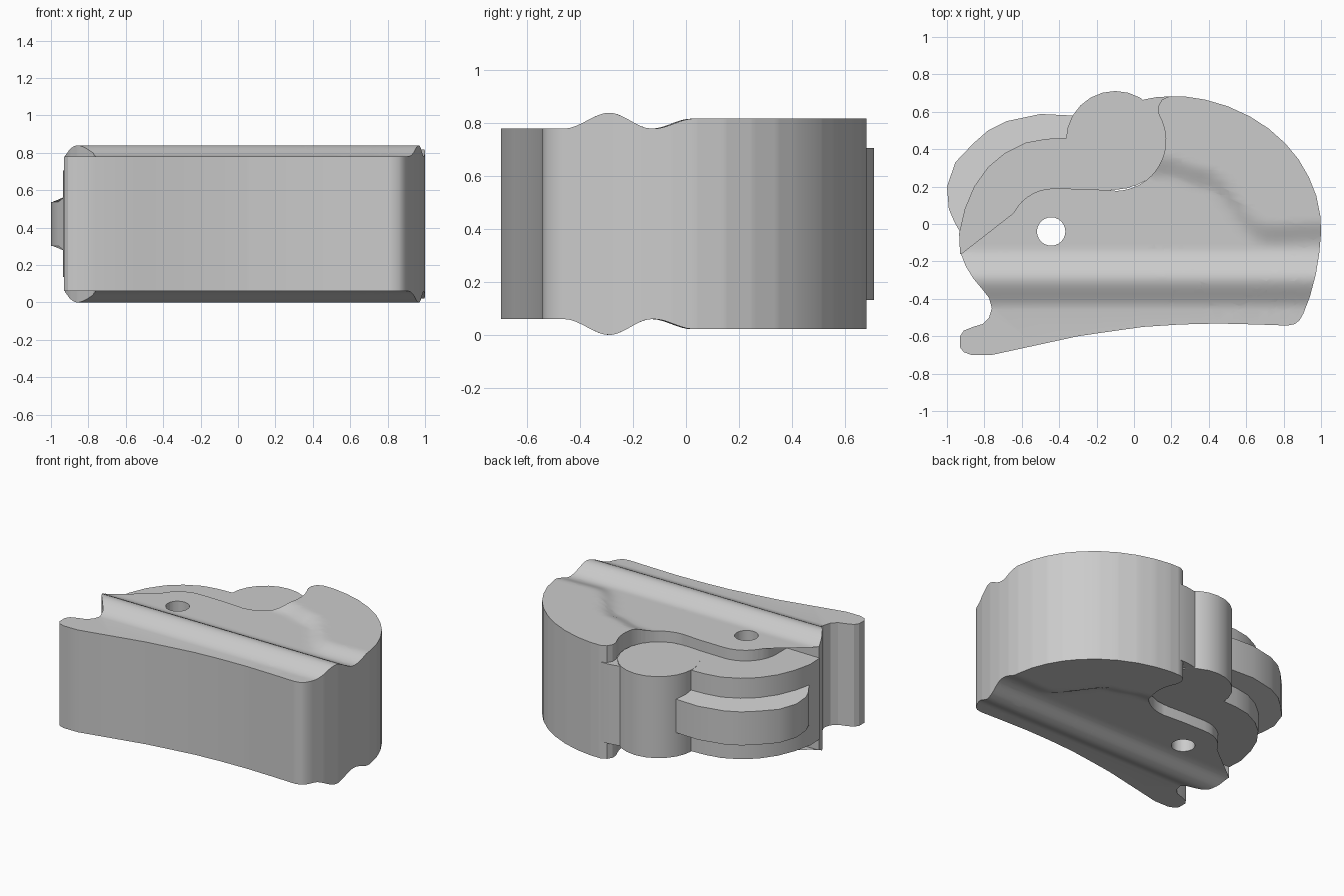
import bpy, bmesh
from math import sin, cos, pi, radians

if "Cube" in bpy.data.objects:
    bpy.data.objects.remove(bpy.data.objects["Cube"])

MID = 0.42                      # mirror height: top and bottom match
PIN, PIN_R = (-0.10, 0.447), 0.264

grey = bpy.data.materials.new("plain grey")
grey.use_nodes = True
COLOUR = (0.6, 0.6, 0.6, 1)
grey.diffuse_color = COLOUR
grey.node_tree.nodes["Principled BSDF"].inputs["Base Color"].default_value = COLOUR


def arc(centre, r, a0, a1, n):
    """Points on a circle from a0 to a1 degrees."""
    return [(centre[0] + r * cos(radians(a0 + (a1 - a0) * i / n)),
             centre[1] + r * sin(radians(a0 + (a1 - a0) * i / n))) for i in range(n + 1)]


def smooth(t):
    t = min(max(t, 0), 1)
    return t * t * (3 - 2 * t)


def ramp(table, v):
    """Smooth interpolation through a short table of (position, value)."""
    if v <= table[0][0]:
        return table[0][1]
    for (a, p), (b, q) in zip(table, table[1:]):
        if v <= b:
            return p + (q - p) * smooth((v - a) / (b - a))
    return table[-1][1]


def prism(name, outline, half, cuts=()):
    """Extrude an outline to both sides of MID; half(x, y) gives the half height."""
    bm = bmesh.new()
    bm.faces.new([bm.verts.new((x, y, 0)) for x, y in outline])
    if cuts:
        bmesh.ops.triangulate(bm, faces=bm.faces[:])
    for co, no in cuts:
        bmesh.ops.bisect_plane(bm, geom=bm.verts[:] + bm.edges[:] + bm.faces[:],
                               plane_co=co, plane_no=no, dist=1e-5)
    low = bm.verts[:]
    ext = bmesh.ops.extrude_face_region(bm, geom=bm.faces[:], use_keep_orig=True)
    high = [g for g in ext["geom"] if isinstance(g, bmesh.types.BMVert)]
    for group, sign in ((low, -1), (high, 1)):
        for v in group:
            v.co.z = MID + sign * half(v.co.x, v.co.y)
    bmesh.ops.recalc_face_normals(bm, faces=bm.faces[:])
    mesh = bpy.data.meshes.new(name)
    bm.to_mesh(mesh)
    bm.free()
    ob = bpy.data.objects.new(name, mesh)
    bpy.context.collection.objects.link(ob)
    mesh.materials.append(grey)
    return ob


def shade(ob):
    bpy.ops.object.select_all(action='DESELECT')
    ob.select_set(True)
    bpy.context.view_layer.objects.active = ob
    bpy.ops.object.shade_smooth_by_angle(angle=radians(28))


# Main body: ridge across the front, shallow valley, raised lobe at the back
RIDGE = [(-0.46, 0.36), (-0.29, 0.42), (-0.13, 0.36)]
LOBE_EDGE = [(0.17, 0.30), (0.38, 0.24), (0.70, -0.06), (1.0, -0.05)]


def body_half(x, y):
    h = ramp(RIDGE, y)
    if x > 0:
        lift = smooth((y - ramp(LOBE_EDGE, x) + 0.07) / 0.15)
        h += 0.038 * lift
    return h


front = [(-0.93, -0.66), (-0.91, -0.685), (-0.87, -0.70), (-0.76, -0.70), (-0.53, -0.65),
         (-0.30, -0.60), (-0.13, -0.575), (0.05, -0.55), (0.25, -0.537), (0.45, -0.532),
         (0.65, -0.537), (0.82, -0.543), (0.86, -0.535), (0.885, -0.515), (0.905, -0.48)]
lobe = [(0.94, -0.39), (0.972, -0.27), (0.99, -0.16), (1.0, -0.05), (0.997, 0.04),
        (0.975, 0.15), (0.935, 0.25), (0.88, 0.345), (0.81, 0.43), (0.72, 0.51),
        (0.62, 0.575), (0.50, 0.63), (0.38, 0.665), (0.27, 0.682), (0.19, 0.683),
        (0.15, 0.665), (0.13, 0.63), (0.132, 0.59)]
pocket = arc(PIN, PIN_R + 0.006, 28, -88, 18)
arm = [(-0.25, 0.187)] + arc((-0.43, -0.05), 0.24, 90, 180, 10) + [(-0.67, -0.165)]
notch = [(-0.925, -0.16), (-0.90, -0.225), (-0.86, -0.29), (-0.81, -0.35), (-0.775, -0.395),
         (-0.76, -0.45), (-0.775, -0.50), (-0.81, -0.535), (-0.86, -0.55), (-0.91, -0.57),
         (-0.93, -0.60)]
cuts = [((0, -0.46 + 0.022 * i, 0), (0, 1, 0)) for i in range(40)]
cuts += [((0.06 + 0.05 * i, 0, 0), (1, 0, 0)) for i in range(19)]
body = prism("main_body", front + lobe + pocket + arm + notch, body_half, cuts)

# Through hole in the arm
hole = prism("hole_cutter", arc((-0.443, -0.04), 0.076, 0, 345, 23), lambda x, y: 0.6)
hole.hide_render = True
mod = body.modifiers.new("hole", 'BOOLEAN')
mod.object, mod.operation, mod.solver = hole, 'DIFFERENCE', 'EXACT'
bpy.context.view_layer.objects.active = body
bpy.ops.object.modifier_apply(modifier="hole")
bpy.data.objects.remove(hole)

# Lower band around the arm
rim = [(-0.93, -0.16), (-0.935, -0.05), (-0.905, 0.08), (-0.855, 0.20), (-0.78, 0.305),
       (-0.69, 0.38), (-0.58, 0.435), (-0.47, 0.455), (-0.36, 0.46)]
inside = [(-0.10, 0.46), (-0.10, 0.19), (-0.20, 0.15), (-0.50, 0.12), (-0.62, 0.02), (-0.64, -0.18)]
band = prism("rear_band", rim + inside, lambda x, y: 0.285)

# Tab sticking out of the band, thinner at its outer edge
tab_outer = [(-0.96, 0.01), (-0.99, 0.08), (-1.0, 0.20), (-0.955, 0.33), (-0.86, 0.43),
             (-0.78, 0.50), (-0.68, 0.55), (-0.50, 0.588), (-0.33, 0.58)]
tab_inner = [(-0.30, 0.45)] + rim[:0:-1]
tab = prism("side_tab", tab_outer + [(x * 0.99, y) for x, y in tab_inner],
            lambda x, y: 0.118 if any(abs(x - a) + abs(y - b) < 1e-4 for a, b in tab_outer) else 0.145)

# Round pin seated in the pocket, and the wall beneath the lobe tip
pin = prism("round_pin", arc(PIN, PIN_R, 0, 345, 23), lambda x, y: 0.287)
tip = prism("lobe_tip_core", [(0.05, 0.665), (0.12, 0.678), (0.19, 0.682), (0.27, 0.68), (0.30, 0.55),
                             (0.20, 0.30), (0.0, 0.20), (0.0, 0.50)], lambda x, y: 0.28)

for ob in (body, band, tab, pin, tip):
    shade(ob)
